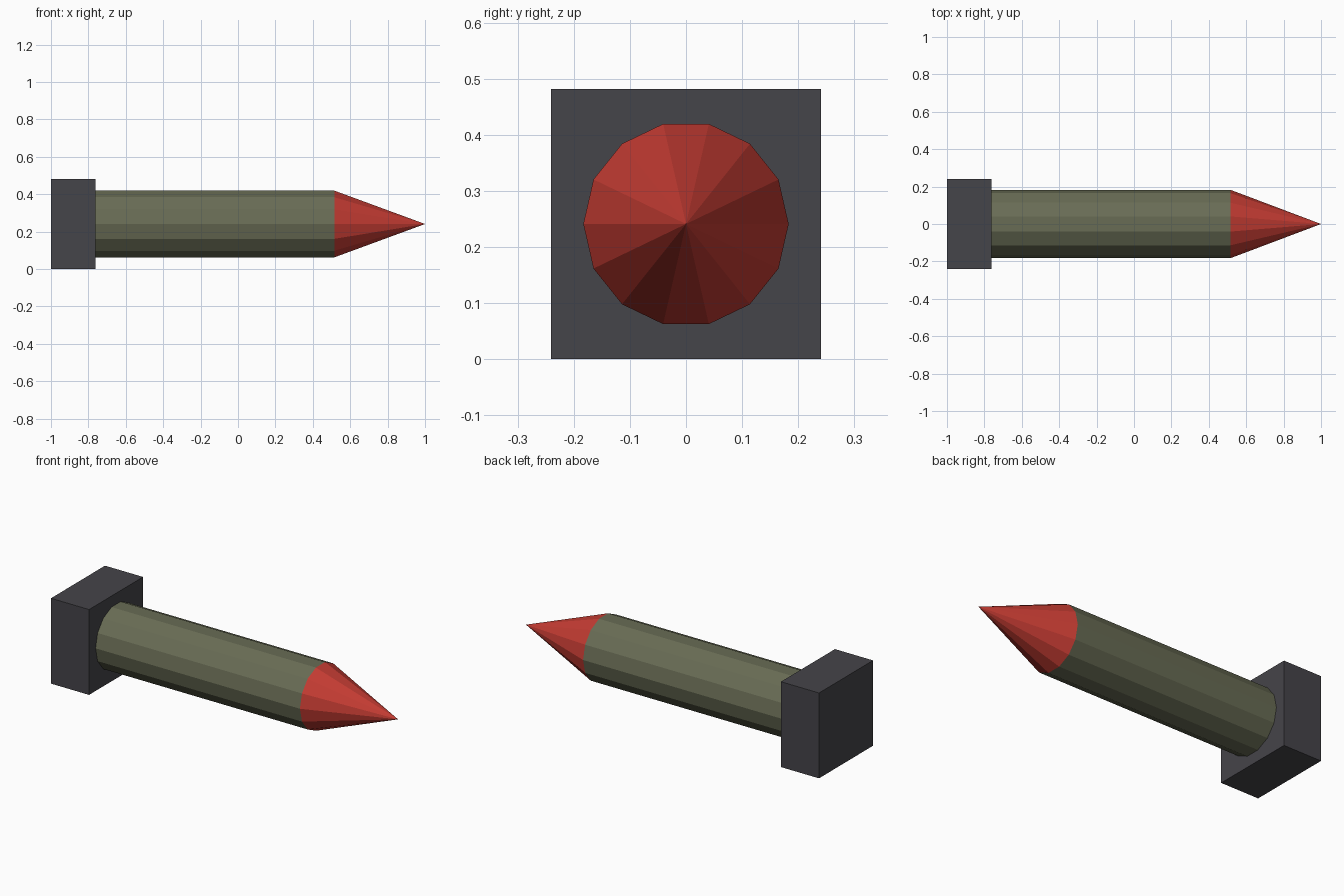
import bpy
from math import pi

cube = bpy.data.objects.get("Cube")
if cube:
    bpy.data.objects.remove(cube, do_unlink=True)

SIDES = 14
RADIUS = 0.183
AXIS_Z = 0.241
BASE_X, BODY_X, NOSE_X, TIP_X = -1.0, -0.762, 0.515, 1.0


def material(name, rgb):
    mat = bpy.data.materials.new(name)
    mat.use_nodes = True
    mat.diffuse_color = (*rgb, 1)
    mat.node_tree.nodes["Principled BSDF"].inputs["Base Color"].default_value = (*rgb, 1)
    return mat


def finish(name, mat):
    obj = bpy.context.object
    obj.name = obj.data.name = name
    obj.data.materials.append(mat)
    return obj


def round_part(name, mat, start, end, end_radius, fill):
    """Faceted section lying along the x axis."""
    bpy.ops.mesh.primitive_cone_add(
        vertices=SIDES, radius1=RADIUS, radius2=end_radius, depth=end - start,
        end_fill_type=fill, location=((start + end) / 2, 0, AXIS_Z),
        rotation=(0, pi / 2, 0))
    return finish(name, mat)


olive = material("olive green", (0.14, 0.15, 0.09))
red = material("red", (0.56, 0.045, 0.033))
charcoal = material("charcoal", (0.06, 0.058, 0.067))

# Square tail block
bpy.ops.mesh.primitive_cube_add(size=1, location=((BASE_X + BODY_X) / 2, 0, AXIS_Z))
block = finish("tail_block", charcoal)
block.scale = (BODY_X - BASE_X, 2 * AXIS_Z, 2 * AXIS_Z)

# Long body and pointed nose
round_part("body", olive, BODY_X, NOSE_X, RADIUS, 'NGON')
round_part("nose_cone", red, NOSE_X, TIP_X, 0, 'NGON')
